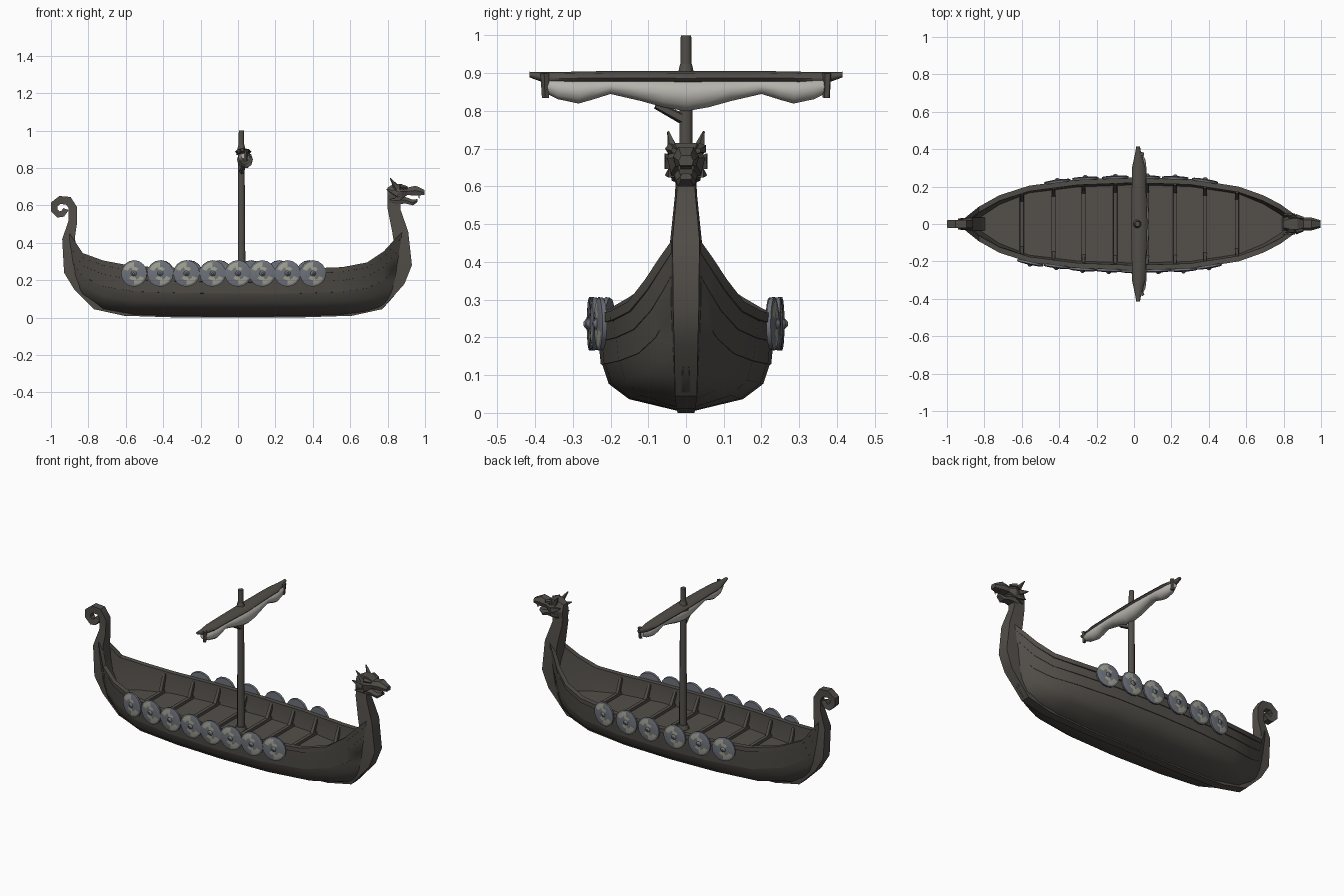
import bpy, bmesh, math
from mathutils import Vector

if "Cube" in bpy.data.objects:
    bpy.data.objects.remove(bpy.data.objects["Cube"])


def material(name, rgb):
    m = bpy.data.materials.new(name)
    m.diffuse_color = (*rgb, 1)
    m.use_nodes = True
    m.node_tree.nodes["Principled BSDF"].inputs["Base Color"].default_value = m.diffuse_color
    return m


WOOD = material("dark wood", (0.085, 0.077, 0.067))
DECK = material("deck wood", (0.088, 0.078, 0.068))
SAIL = material("sail cloth", (0.46, 0.45, 0.41))
BLUE = material("shield grey blue", (0.155, 0.168, 0.195))
CREAM = material("shield cream", (0.35, 0.35, 0.28))


def finish(name, bm, mats, angle=35):
    bmesh.ops.recalc_face_normals(bm, faces=bm.faces)
    me = bpy.data.meshes.new(name)
    for f in bm.faces:
        f.smooth = True
    bm.to_mesh(me)
    bm.free()
    for m in mats:
        me.materials.append(m)
    me.set_sharp_from_angle(angle=math.radians(angle))
    ob = bpy.data.objects.new(name, me)
    bpy.context.collection.objects.link(ob)
    return ob


def loft(name, rings, mat, angle=35):
    bm = bmesh.new()
    vs = [[bm.verts.new(p) for p in r] for r in rings]
    n = len(vs[0])
    for a, b in zip(vs, vs[1:]):
        for i in range(n):
            bm.faces.new((a[i], a[(i + 1) % n], b[(i + 1) % n], b[i]))
    bm.faces.new(vs[0])
    bm.faces.new(vs[-1])
    return finish(name, bm, [mat], angle)


def tube(name, a, b, r1, r2, mat, n=6):
    a, b = Vector(a), Vector(b)
    q = (b - a).to_track_quat('Z', 'Y')
    off = math.pi / n
    ring = lambda c, r: [c + q @ Vector((r * math.cos(off + math.tau * i / n),
                                         r * math.sin(off + math.tau * i / n), 0)) for i in range(n)]
    return loft(name, [ring(a, r1), ring(b, r2)], mat, 50)


def interp(tab, x, col=1):
    if x <= tab[0][0]:
        return tab[0][col]
    for p, q in zip(tab, tab[1:]):
        if x <= q[0]:
            u = (x - p[0]) / max(q[0] - p[0], 1e-6)
            return p[col] + (q[col] - p[col]) * u
    return tab[-1][col]


# hull stations: x, half width, gunwale height, keel height
ST = [(-.90, .035, .45, .2), (-.83, .09, .345, .105), (-.72, .15, .305, .04), (-.56, .20, .275, .015),
      (-.3, .233, .265, .008), (0, .244, .26, .006), (.3, .235, .26, .008), (.56, .195, .27, .015),
      (.69, .15, .295, .03), (.78, .105, .355, .055), (.83, .07, .41, .11), (.88, .035, .46, .18)]
# strakes: height fraction, width fraction
SEC = [(0, .1), (.12, .62), (.28, .84), (.48, .91), (.481, .925),
       (.72, .95), (.721, .97), (.9, .985), (.901, 1.025), (1, 1.025)]


def half(x, t):
    w = interp(ST, x)
    s = min(1, (w / .2)) ** .8
    return w * (interp(SEC, t) * s + (.12 + .9 * t) * (1 - s))


def deck_at(x):
    g, k = interp(ST, x, 2), interp(ST, x, 3)
    z = max(.16, k + .03)
    return max(half(x, (z - k) / (g - k)) - .02, .004), z


# hull shell with inner walls and deck
rings = []
for x, w, g, k in ST:
    pts = [(half(x, t), k + (g - k) * t) for t, f in SEC]
    yd, zd = deck_at(x)
    yi = max(half(x, 1) - .03, .006)
    pts += [(yi, g), (yi * .5 + yd * .5 + .004, (g + zd) / 2), (yd, zd)]
    rings.append([(x, y, z) for y, z in pts] + [(x, -y, z) for y, z in reversed(pts)])
hull = loft("hull", rings, WOOD, 35)
hull.data.materials.append(DECK)
for p in hull.data.polygons:
    if p.normal.z > .85 and abs(p.center.z - .165) < .02:
        p.material_index = 1

# deck ribs and knees
for x in (-.6, -.43, -.27, -.1, .07, .22, .38, .55):
    y, z = deck_at(x)
    loft("deck_rib", [[(x - .012, s * y, z - .01), (x + .012, s * y, z - .01),
                       (x + .01, s * y, z + .016), (x - .01, s * y, z + .016)] for s in (-1, 1)], DECK)
    for s in (-1, 1):
        tube("knee", (x, s * y * .85, z + .008), (x, s * (half(x, 1) - .028), interp(ST, x, 2) - .015),
             .014, .011, WOOD, 4)
tube("mast_step", (.02, 0, .15), (.02, 0, .185), .04, .028, WOOD, 8)

# keel, stems and curled stern: outer x z, inner x z, half width
SPINE = [(-.935, .585, -.905, .575, .016), (-.945, .57, -.93, .54, .02), (-.955, .568, -.965, .535, .02),
         (-.965, .58, -1, .57, .02), (-.965, .595, -1, .615, .02), (-.95, .607, -.955, .65, .021),
         (-.92, .605, -.895, .645, .021), (-.905, .585, -.86, .59, .022), (-.905, .52, -.86, .51, .024),
         (-.94, .42, -.872, .43, .034), (-.93, .24, -.855, .27, .036), (-.875, .15, -.82, .19, .036),
         (-.77, .045, -.74, .09, .034), (-.61, .01, -.61, .05, .03), (-.3, 0, -.3, .04, .026),
         (.3, 0, .3, .04, .026), (.61, .01, .61, .05, .03), (.77, .045, .74, .09, .034),
         (.89, .18, .83, .21, .037), (.93, .28, .85, .3, .04), (.91, .46, .825, .455, .042),
         (.868, .58, .8, .58, .029), (.87, .63, .8, .66, .026)]
loft("keel_and_stems", [[(a, -h * .85, b), (a, h * .85, b), (c, h, d), (c, -h, d)]
                        for a, b, c, d, h in SPINE], WOOD)


# dragon head: x, low z, high z, half width
def head_part(name, rows):
    loft(name, [[(x, -h * .8, lo), (x, h * .8, lo), (x, h, (lo + hi) / 2), (x, h * .6, hi),
                 (x, -h * .6, hi), (x, -h, (lo + hi) / 2)] for x, lo, hi, h in rows], WOOD, 25)


head_part("head", [(.798, .61, .695, .03), (.835, .615, .715, .047), (.875, .635, .715, .05),
                   (.905, .655, .695, .035), (.95, .653, .705, .034), (.998, .655, .682, .02)])
head_part("lower_jaw", [(.84, .605, .66, .034), (.895, .61, .645, .03), (.935, .6, .63, .026),
                        (.96, .618, .634, .016)])
for s in (-1, 1):
    tube("horn", (.85, s * .032, .69), (.815, s * .047, .745), .018, .003, WOOD, 5)
    tube("cheek_fin", (.855, s * .04, .66), (.795, s * .055, .685), .022, .003, WOOD, 4)
    tube("cheek_fin_low", (.86, s * .036, .635), (.81, s * .053, .63), .016, .003, WOOD, 4)
    tube("brow", (.865, s * .04, .7), (.905, s * .032, .695), .016, .008, WOOD, 5)
    tube("fang", (.968, s * .018, .658), (.968, s * .018, .636), .007, .001, WOOD, 4)

# mast
tube("mast", (.02, 0, .15), (.018, 0, .9), .022, .018, WOOD, 8)
tube("mast_top", (.018, 0, .885), (.018, 0, 1), .0165, .015, WOOD, 8)
tube("mast_collar", (.018, 0, .87), (.018, 0, .925), .03, .017, WOOD, 8)


# yard: broad in the middle, slim at the tips, then the sail furled under it
def along_y(name, rows, mat, n):
    full = [(-r[0], *r[1:]) for r in reversed(rows[1:])] + rows
    loft(name, [[(cx + rx * math.cos(math.tau * i / n), y, (lo + hi) / 2 +
                  (hi - lo) / 2 * math.sin(math.tau * i / n)) for i in range(n)]
                for y, cx, rx, lo, hi in full], mat, 60)


# rows: distance from mast, centre x, half depth, bottom, top
along_y("yard", [(0, .028, .044, .867, .906), (.2, .026, .038, .87, .906), (.3, .025, .036, .869, .904),
                 (.36, .024, .022, .87, .903), (.39, .022, .014, .88, .903), (.415, .022, .01, .889, .904)],
        WOOD, 8)
along_y("furled_sail", [(0, .037, .042, .797, .888), (.06, .037, .042, .808, .888),
                        (.12, .036, .037, .825, .887), (.2, .034, .03, .844, .886),
                        (.25, .034, .034, .828, .886), (.285, .034, .034, .818, .886),
                        (.34, .032, .03, .83, .885), (.378, .03, .014, .85, .885)], SAIL, 10)
for s in (-1, 1):
    tube("sail_end_tie", (.044, s * .374, .9), (.04, s * .372, .835), .012, .01, WOOD, 5)
tube("halyard", (.02, 0, .775), (.03, -.08, .815), .016, .01, WOOD, 5)


# round shields hung along both rails
def shield(x, side):
    bm = bmesh.new()
    n = 16
    # profile rows: radius, height outward
    prof = [(.069, -.008), (.071, .004), (.061, .007), (.036, .009), (.015, .01), (.005, .019)]
    vs = [[bm.verts.new((r * math.cos(math.tau * i / n), r * math.sin(math.tau * i / n), h))
           for i in range(n)] for r, h in prof]
    for j in range(len(prof) - 1):
        for i in range(n):
            f = bm.faces.new((vs[j][i], vs[j][(i + 1) % n], vs[j + 1][(i + 1) % n], vs[j + 1][i]))
            # cream quarters, broken into a swirl between the two inner bands
            if j == 2 or j == 3:
                f.material_index = int((i + 2 * j) % 8 < 3)
    bm.faces.new(vs[0])
    bm.faces.new(vs[-1])
    ob = finish("shield", bm, [BLUE, CREAM], 30)
    slope = (half(x + .05, 1) - half(x - .05, 1)) / .1
    out = Vector((-slope, side, 0)).normalized()
    ob.rotation_mode = 'QUATERNION'
    ob.rotation_quaternion = out.to_track_quat('Z', 'Y')
    ob.location = (x, side * (half(x, 1) + .003), .236)


for x in (-.555, -.415, -.275, -.135, 0, .13, .265, .4):
    shield(x, -1)
for x in (-.41, -.26, -.1, .07, .22, .38):
    shield(x, 1)
